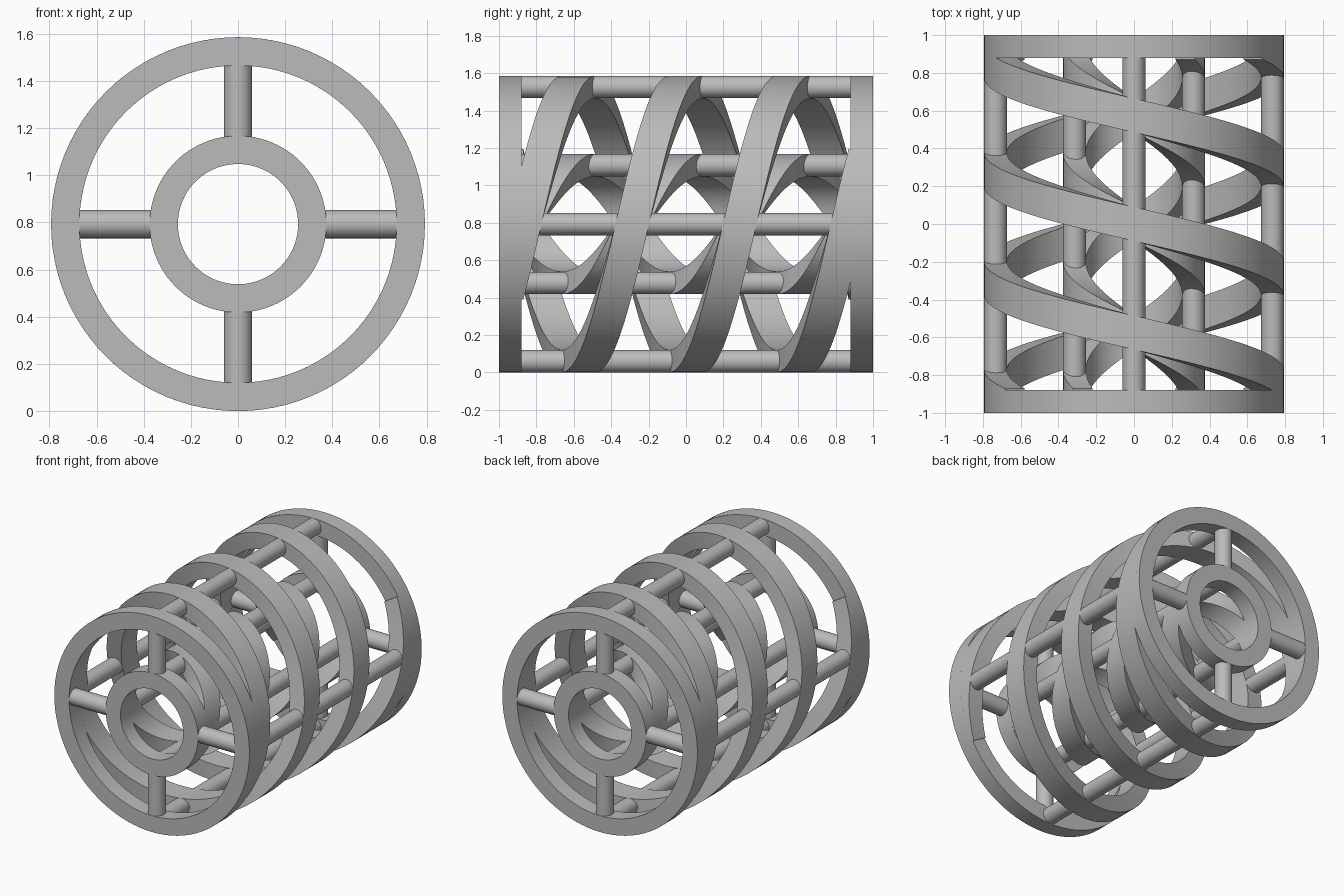
import bpy, bmesh, math
from mathutils import Vector, Matrix

cube = bpy.data.objects.get("Cube")
if cube:
    bpy.data.objects.remove(cube, do_unlink=True)

# Main sizes
R_OUT, R_IN = 0.793, 0.375      # outer radii of the two cages
THICK = 0.12                    # wall, ring depth and rod diameter
BAND = 0.18                     # band width along the axis
PITCH = 1.15                    # advance per turn of a spiral band
CENTRE = Vector((0, 0, R_OUT))

grey = bpy.data.materials.new("plain_grey")
grey.use_nodes = True
grey.diffuse_color = (0.5, 0.5, 0.5, 1)
grey.node_tree.nodes["Principled BSDF"].inputs["Base Color"].default_value = (0.5, 0.5, 0.5, 1)


def finish(name, bm):
    bmesh.ops.recalc_face_normals(bm, faces=bm.faces)
    mesh = bpy.data.meshes.new(name)
    bm.to_mesh(mesh)
    bm.free()
    mesh.materials.append(grey)
    obj = bpy.data.objects.new(name, mesh)
    bpy.context.collection.objects.link(obj)
    bpy.ops.object.select_all(action='DESELECT')
    obj.select_set(True)
    bpy.context.view_layer.objects.active = obj
    bpy.ops.object.shade_smooth_by_angle(angle=math.radians(35))


def polar(angle, radius, y):
    """Point around the long axis; angle 0 is up, a quarter turn is +x."""
    return CENTRE + Vector((radius * math.sin(angle), y, radius * math.cos(angle)))


def sweep(name, sections, closed):
    """Join four-sided sections into a bar."""
    bm = bmesh.new()
    loops = [[bm.verts.new(p) for p in s] for s in sections]
    pairs = list(zip(loops, loops[1:]))
    if closed:
        pairs.append((loops[-1], loops[0]))
    else:
        bm.faces.new(loops[0])
        bm.faces.new(loops[-1])
    for a, b in pairs:
        for i in range(4):
            j = (i + 1) % 4
            bm.faces.new((a[i], a[j], b[j], b[i]))
    finish(name, bm)


def section(angle, radius, y0, y1):
    inner = radius - THICK
    return [polar(angle, radius, y0), polar(angle, radius, y1),
            polar(angle, inner, y1), polar(angle, inner, y0)]


def ring(name, radius, y):
    n = 96
    half = THICK / 2
    sweep(name, [section(math.tau * i / n, radius, y - half, y + half) for i in range(n)], True)


def spiral_band(name, radius, start):
    limit = 0.96
    turns = 2 * limit / PITCH
    n = 160
    sections = []
    for i in range(n + 1):
        turn = turns * (i / n - 0.5)
        y = -PITCH * turn
        y0 = max(y - BAND / 2, -0.995)      # ends stay inside the end rings
        y1 = min(y + BAND / 2, 0.995)
        sections.append(section(start + math.tau * turn, radius, y0, y1))
    sweep(name, sections, False)


def rod(name, a, b):
    bm = bmesh.new()
    d = b - a
    matrix = Matrix.Translation((a + b) / 2) @ d.to_track_quat('Z', 'Y').to_matrix().to_4x4()
    bmesh.ops.create_cone(bm, cap_ends=True, segments=32, radius1=THICK / 2,
                          radius2=THICK / 2, depth=d.length, matrix=matrix)
    finish(name, bm)


END = 1 - THICK / 2
SIDES = ("top", "left", "bottom", "right")

# Two nested cages: end rings, paired spiral bands and long rods
for cage, radius in (("outer", R_OUT), ("inner", R_IN)):
    ring(cage + "_front_ring", radius, -END)
    ring(cage + "_back_ring", radius, END)
    for k in range(2):
        spiral_band(f"{cage}_spiral_band_{k + 1}", radius, k * math.pi)
    for k, side in enumerate(SIDES):
        a = k * math.pi / 2
        r = radius - THICK / 2
        rod(f"{cage}_{side}_rod", polar(a, r, -END), polar(a, r, END))

# Spokes tying the inner rings to the outer rings
for end, y in (("front", -END), ("back", END)):
    for k, side in enumerate(SIDES):
        a = k * math.pi / 2
        rod(f"{end}_{side}_spoke", polar(a, R_IN - THICK / 2, y), polar(a, R_OUT - THICK / 2, y))
